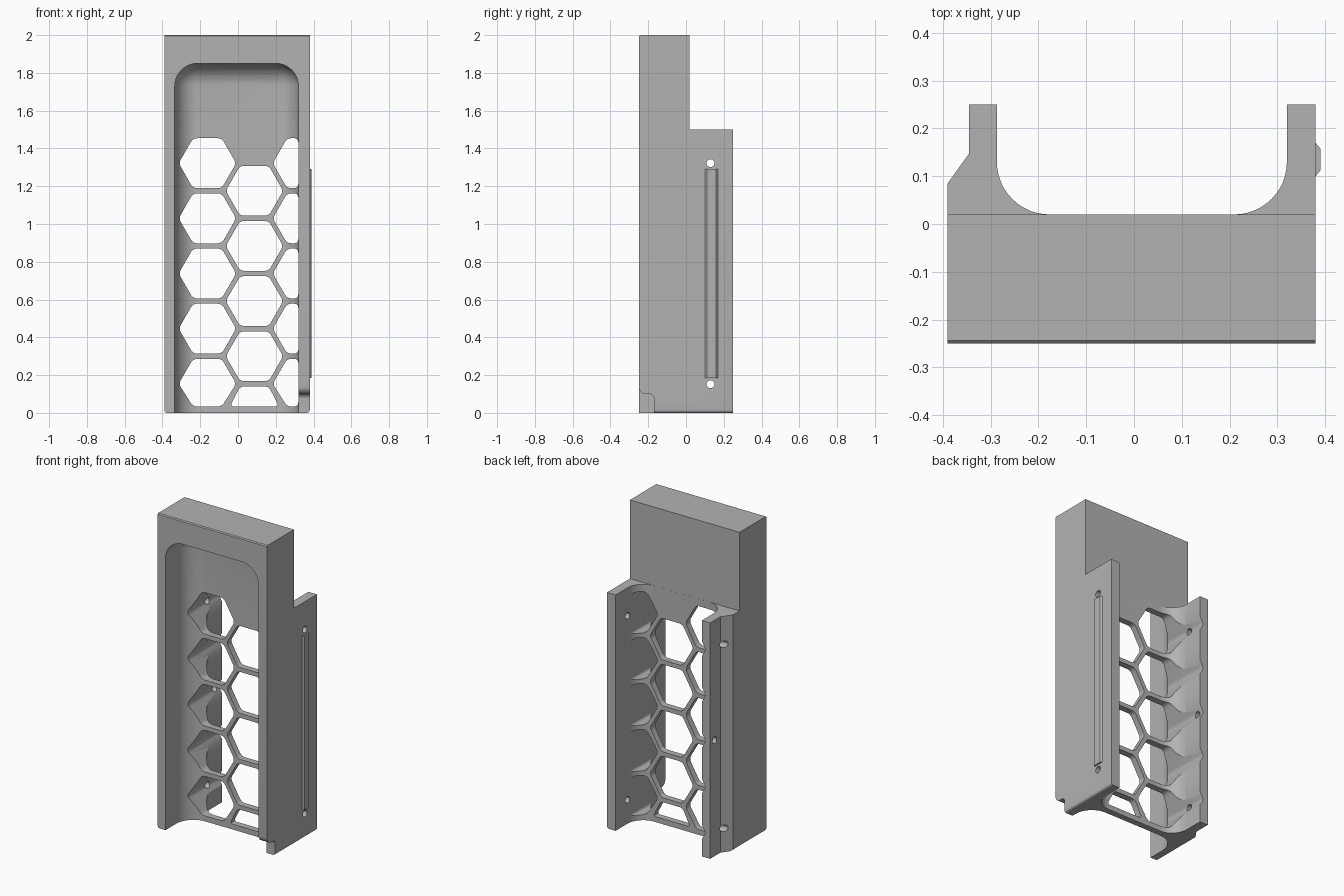
import bpy, bmesh, math
from mathutils import Vector

cube = bpy.data.objects.get("Cube")
if cube:
    bpy.data.objects.remove(cube, do_unlink=True)

grey = bpy.data.materials.new("plain_grey")
grey.use_nodes = True
grey.diffuse_color = (0.45, 0.45, 0.45, 1)
grey.node_tree.nodes["Principled BSDF"].inputs["Base Color"].default_value = grey.diffuse_color

# Which 3D axes the two profile coordinates and the extrusion run along
AXES = {"x": (1, 2, 0), "y": (0, 2, 1), "z": (0, 1, 2)}


def bevel(bm, rule, radius, segments):
    edges = [e for e in bm.edges if rule(*(v.co for v in e.verts))]
    bmesh.ops.bevel(bm, geom=edges, offset=radius, segments=segments,
                    profile=0.5, affect='EDGES', clamp_overlap=True)


def prism_mesh(points, axis, lo, hi):
    a, b, c = AXES[axis]
    bm = bmesh.new()
    verts = []
    for p in points:
        co = Vector()
        co[a], co[b], co[c] = p[0], p[1], lo
        verts.append(bm.verts.new(co))
    face = bm.faces.new(verts)
    out = bmesh.ops.extrude_face_region(bm, geom=[face])
    move = Vector()
    move[c] = hi - lo
    bmesh.ops.translate(bm, vec=move, verts=[g for g in out["geom"] if isinstance(g, bmesh.types.BMVert)])
    bmesh.ops.recalc_face_normals(bm, faces=bm.faces)
    return bm


def finish(name, bm):
    bmesh.ops.recalc_face_normals(bm, faces=bm.faces)
    mesh = bpy.data.meshes.new(name)
    bm.to_mesh(mesh)
    bm.free()
    mesh.materials.append(grey)
    ob = bpy.data.objects.new(name, mesh)
    bpy.context.collection.objects.link(ob)
    return ob


def prism(name, points, axis, lo, hi, radius=0):
    bm = prism_mesh(points, axis, lo, hi)
    if radius:
        c = AXES[axis][2]
        bevel(bm, lambda p, q: abs(p[c] - q[c]) > 1e-4, radius, 4)
    return finish(name, bm)


def rect(x0, y0, x1, y1):
    return [(x0, y0), (x1, y0), (x1, y1), (x0, y1)]


def select(ob):
    bpy.ops.object.select_all(action='DESELECT')
    ob.select_set(True)
    bpy.context.view_layer.objects.active = ob


def cut(target, cutter):
    cutter.hide_render = True
    mod = target.modifiers.new("cut", 'BOOLEAN')
    mod.operation, mod.solver, mod.object = 'DIFFERENCE', 'EXACT', cutter
    select(target)
    bpy.ops.object.modifier_apply(modifier=mod.name)
    bpy.data.objects.remove(cutter, do_unlink=True)


def arc(cx, cy, r, start, end, n=12):
    return [(cx + r * math.cos(math.radians(start + (end - start) * i / n)),
             cy + r * math.sin(math.radians(start + (end - start) * i / n))) for i in range(n + 1)]


# Body: a channel profile with two rear rails, extruded upwards
L, R, FRONT, BACK = -0.39, 0.38, -0.25, 0.25
WALL_BACK, FIL = 0.02, 0.11
profile = [(L, FRONT), (R, FRONT), (R, BACK), (0.32, BACK)]
profile += arc(0.32 - FIL, WALL_BACK + FIL, FIL, 0, -90)
profile += arc(-0.287 + FIL, WALL_BACK + FIL, FIL, 270, 180)
profile += [(-0.287, BACK), (-0.345, BACK), (-0.345, 0.148), (L, 0.085)]
bm = prism_mesh(profile, "z", 0, 2)
bevel(bm, lambda p, q: max(p.z, q.z) < 0.01 and abs(p.x - q.x) < 1e-4
      and (p.x < L + 0.01 or p.x > R - 0.01), 0.015, 4)
bevel(bm, lambda p, q: min(p.z, q.z) > 1.99 and max(p.y, q.y) < FRONT + 0.01, 0.006, 1)
body = finish("holder_body", bm)

# Rails stop below the solid head
cut(body, prism("rail_trim", rect(-1, WALL_BACK - 0.0004, 1, 1), "z", 1.5, 3))

# Front pocket with rounded floor and top corners, open at the bottom
bm = prism_mesh(rect(-0.335, -0.5, 0.32, -0.02), "z", -0.5, 1.85)


def pocket_edge(p, q):
    mid = (p + q) / 2
    on_floor = min(p.y, q.y) > -0.1 and mid.z > -0.4
    top_corner = min(p.z, q.z) > 1.8 and abs(p.x - q.x) < 1e-4
    return on_floor or top_corner


bevel(bm, pocket_edge, 0.12, 10)
cut(body, finish("pocket", bm))

# Honeycomb openings through the thin wall and the rail fillets
PITCH, HALF, TIP, BOTTOM = 0.292, 0.132, 0.152, 0.034
for cx, top in ((-0.162, 1.322), (0.087, 1.176), (0.336, 1.322)):
    for row in range(5):
        cz = top - row * PITCH
        low = max(cz - HALF, BOTTOM)
        flat = TIP / 2
        if cx > 0.2:      # half cells beside the right rail
            pts = [(cx - TIP, cz), (cx - flat, low), (0.319, low),
                   (0.319, cz + HALF), (cx - flat, cz + HALF)]
        elif cz < BOTTOM:  # the lowest middle cell is cropped
            pts = [(cx - 0.13, BOTTOM), (cx + 0.13, BOTTOM),
                   (cx + flat, cz + HALF), (cx - flat, cz + HALF)]
        else:
            pts = [(cx - TIP, cz), (cx - flat, low), (cx + flat, low),
                   (cx + TIP, cz), (cx + flat, cz + HALF), (cx - flat, cz + HALF)]
        cut(body, prism("cell", pts, "y", -0.3, 0.4, 0.02))

# Cable notch at the lower front of the right wall
notch = [(-0.3, -0.1), (-0.17, -0.1), (-0.17, 0.075)] + arc(-0.195, 0.075, 0.025, 15, 90, 5)
notch += arc(-0.21, 0.14, 0.04, 270, 180, 6) + [(-0.3, 0.14)]
cut(body, prism("notch", notch, "x", 0.25, 0.5))

# Screw holes through both rails
holes = [(side, 0.13, z) for side in (-1, 1) for z in (0.152, 1.322)] + [(-1, 0.205, 0.737)]
for side, y, z in holes:
    lo, hi = sorted((side * 0.25, side * 0.5))
    cut(body, prism("screw_hole", arc(y, z, 0.021, 0, 345, 23), "x", lo, hi))

# Raised locating bar on the right side, with chamfered long edges
bar = prism("side_bar", [(0.375, 0.1), (R, 0.1), (0.39, 0.112), (0.39, 0.158), (R, 0.17), (0.375, 0.17)],
            "z", 0.185, 1.29)

for ob in (body, bar):
    select(ob)
    bpy.ops.object.shade_smooth_by_angle(angle=math.radians(30))
